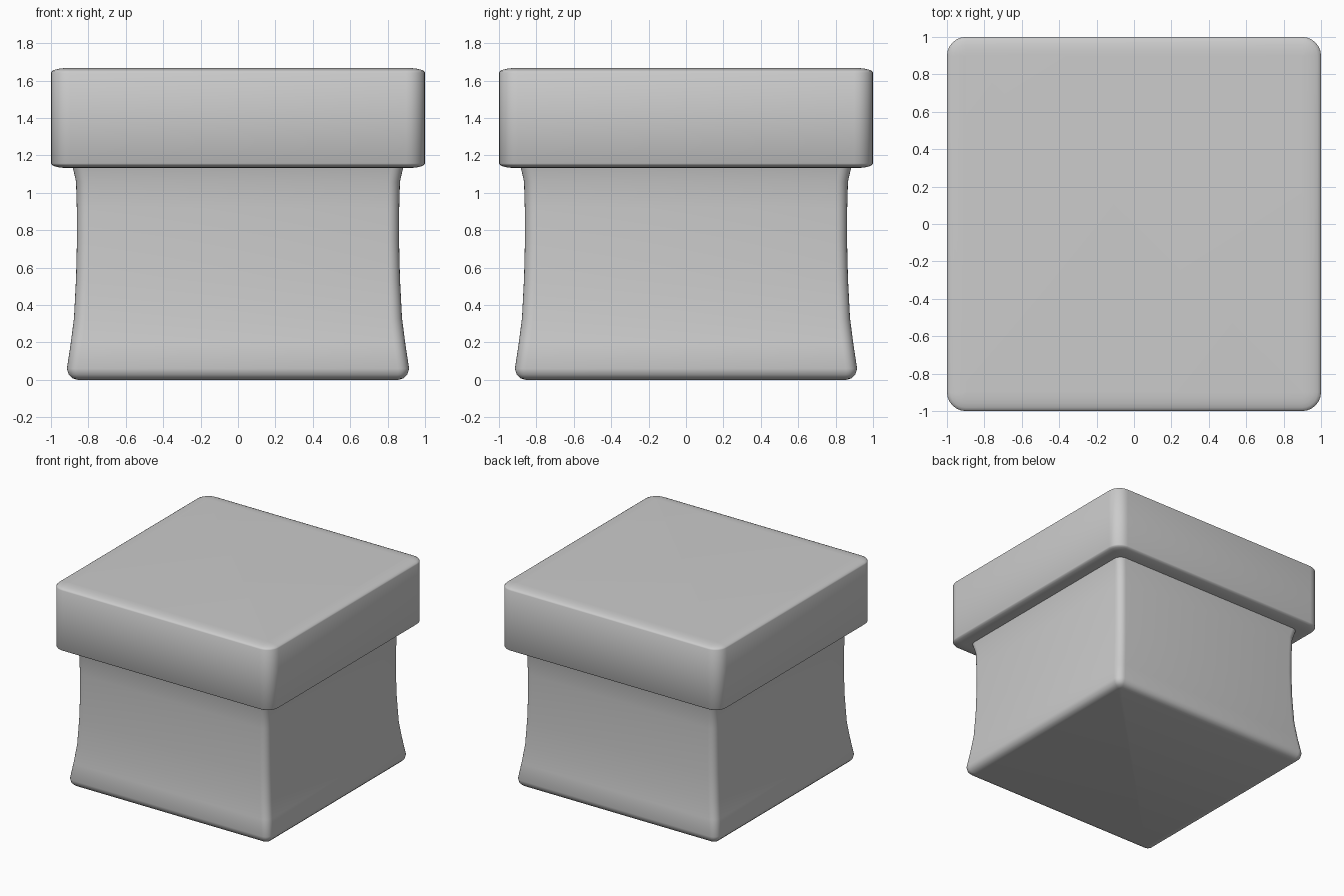
import bpy, bmesh
from math import cos, sin, pi, radians

if "Cube" in bpy.data.objects:
    bpy.data.objects.remove(bpy.data.objects["Cube"])


def ring(half, radius, z, n=6):
    """Points of a rounded square at height z."""
    pts = []
    c = half - radius
    for k, (sx, sy) in enumerate([(1, 1), (-1, 1), (-1, -1), (1, -1)]):
        for i in range(n + 1):
            a = k * pi / 2 + i / n * pi / 2
            pts.append((sx * c + radius * cos(a), sy * c + radius * sin(a), z))
    return pts


def loft(name, profile, angle):
    """Stack rounded squares given as (half width, corner radius, height)."""
    bm = bmesh.new()
    rings = [[bm.verts.new(p) for p in ring(*row)] for row in profile]
    for a, b in zip(rings, rings[1:]):
        for i in range(len(a)):
            j = (i + 1) % len(a)
            bm.faces.new((a[i], a[j], b[j], b[i]))
    bm.faces.new(rings[0][::-1])
    bm.faces.new(rings[-1])
    me = bpy.data.meshes.new(name)
    bm.to_mesh(me)
    bm.free()
    ob = bpy.data.objects.new(name, me)
    bpy.context.collection.objects.link(ob)
    bpy.ops.object.select_all(action='DESELECT')
    ob.select_set(True)
    bpy.context.view_layer.objects.active = ob
    bpy.ops.object.shade_smooth_by_angle(angle=radians(angle))
    return ob


# Waisted body, flaring at the foot and again under the lid
body = [(0.855, 0.02, 0.0), (0.885, 0.035, 0.008), (0.905, 0.05, 0.028),
        (0.915, 0.06, 0.06), (0.895, 0.06, 0.19), (0.877, 0.06, 0.33),
        (0.866, 0.06, 0.54), (0.861, 0.06, 0.75), (0.862, 0.06, 0.92),
        (0.866, 0.06, 1.06), (0.882, 0.06, 1.13), (0.89, 0.06, 1.17)]
loft("body", body, 40)

# Square lid with softly rounded rims (wide, shallow bevel)
w, h, z0, z1 = 0.1, 0.025, 1.132, 1.668
steps = [i / 5 * pi / 2 for i in range(6)]
rim = [(1 - w * (1 - sin(t)), 0.1 * sin(t) + 0.001, h * (1 - cos(t))) for t in steps]
lid = [(a, r, z0 + d) for a, r, d in rim] + [(a, r, z1 - d) for a, r, d in rim[::-1]]
loft("lid", lid, 40)
